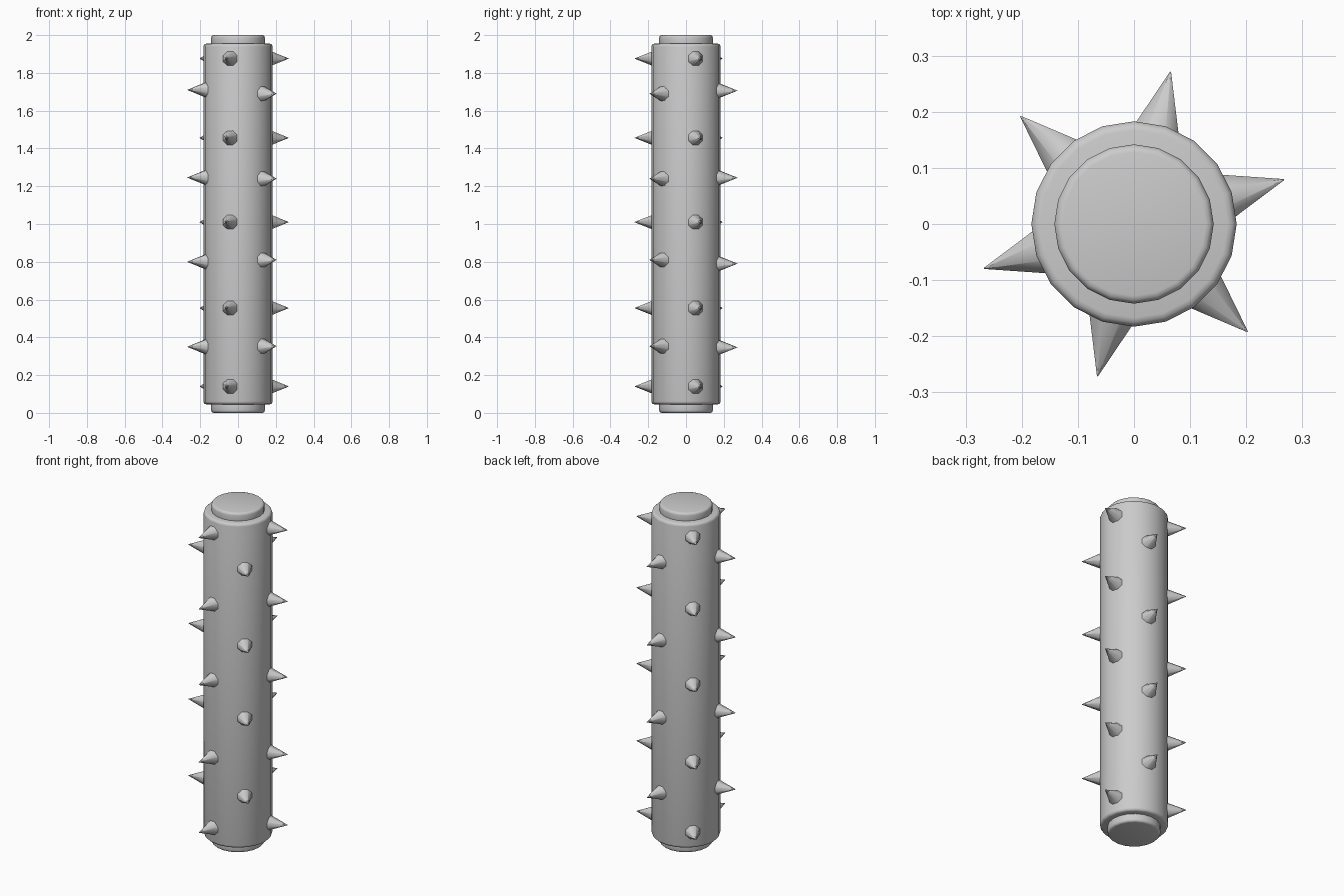
import bpy, bmesh, math
from mathutils import Matrix, Vector

if "Cube" in bpy.data.objects:
    bpy.data.objects.remove(bpy.data.objects["Cube"])


def make_object(name, bm, angle):
    bmesh.ops.recalc_face_normals(bm, faces=bm.faces)
    mesh = bpy.data.meshes.new(name)
    bm.to_mesh(mesh)
    bm.free()
    obj = bpy.data.objects.new(name, mesh)
    bpy.context.collection.objects.link(obj)
    bpy.ops.object.select_all(action='DESELECT')
    obj.select_set(True)
    bpy.context.view_layer.objects.active = obj
    bpy.ops.object.shade_smooth_by_angle(angle=math.radians(angle))
    return obj


def rounded_cylinder(name, radius, z0, z1, bevel, sides=20):
    bm = bmesh.new()
    # quarter-round rim, bottom then mirrored to the top
    steps = [math.radians(a) for a in (0, 30, 60, 90)]
    rim = [(radius - bevel + bevel * math.sin(a), bevel - bevel * math.cos(a)) for a in steps]
    profile = [(r, z0 + d) for r, d in rim] + [(r, z1 - d) for r, d in reversed(rim)]
    rings = []
    for r, z in profile:
        rings.append([bm.verts.new((r * math.cos(math.tau * i / sides),
                                    r * math.sin(math.tau * i / sides), z))
                      for i in range(sides)])
    for a, b in zip(rings, rings[1:]):
        for i in range(sides):
            j = (i + 1) % sides
            bm.faces.new((a[i], a[j], b[j], b[i]))
    bm.faces.new(rings[0])
    bm.faces.new(rings[-1])
    return make_object(name, bm, 35)


def spike_column(name, degrees, heights, r0=0.165, r1=0.279, base=0.047):
    bm = bmesh.new()
    a = math.radians(degrees)
    out = Vector((math.cos(a), math.sin(a), 0))
    turn = out.to_track_quat('Z', 'Y').to_matrix().to_4x4()
    twist = Matrix.Rotation(math.radians(22.5), 4, 'Z')
    for z in heights:
        pos = out * (r0 + r1) / 2 + Vector((0, 0, z))
        bmesh.ops.create_cone(bm, cap_ends=True, segments=8, radius1=base, radius2=0.001,
                              depth=r1 - r0, matrix=Matrix.Translation(pos) @ turn @ twist)
    return make_object(name, bm, 50)


# Main shaft and end plugs
rounded_cylinder("shaft", 0.183, 0.045, 1.955, 0.016)
rounded_cylinder("top_plug", 0.142, 1.93, 2.0, 0.014)
rounded_cylinder("bottom_plug", 0.142, 0.0, 0.07, 0.014)

# Alternating columns of five and four spikes
five = (0.14, 0.555, 1.01, 1.456, 1.876)
four = {76.5: (0.347, 0.79, 1.245, 1.706),
        196.5: (0.35, 0.80, 1.246, 1.71),
        316.5: (0.353, 0.81, 1.24, 1.69)}
for k in range(6):
    angle = 16.5 + 60 * k
    spike_column(f"spikes_{k + 1}", angle, four.get(angle, five))
